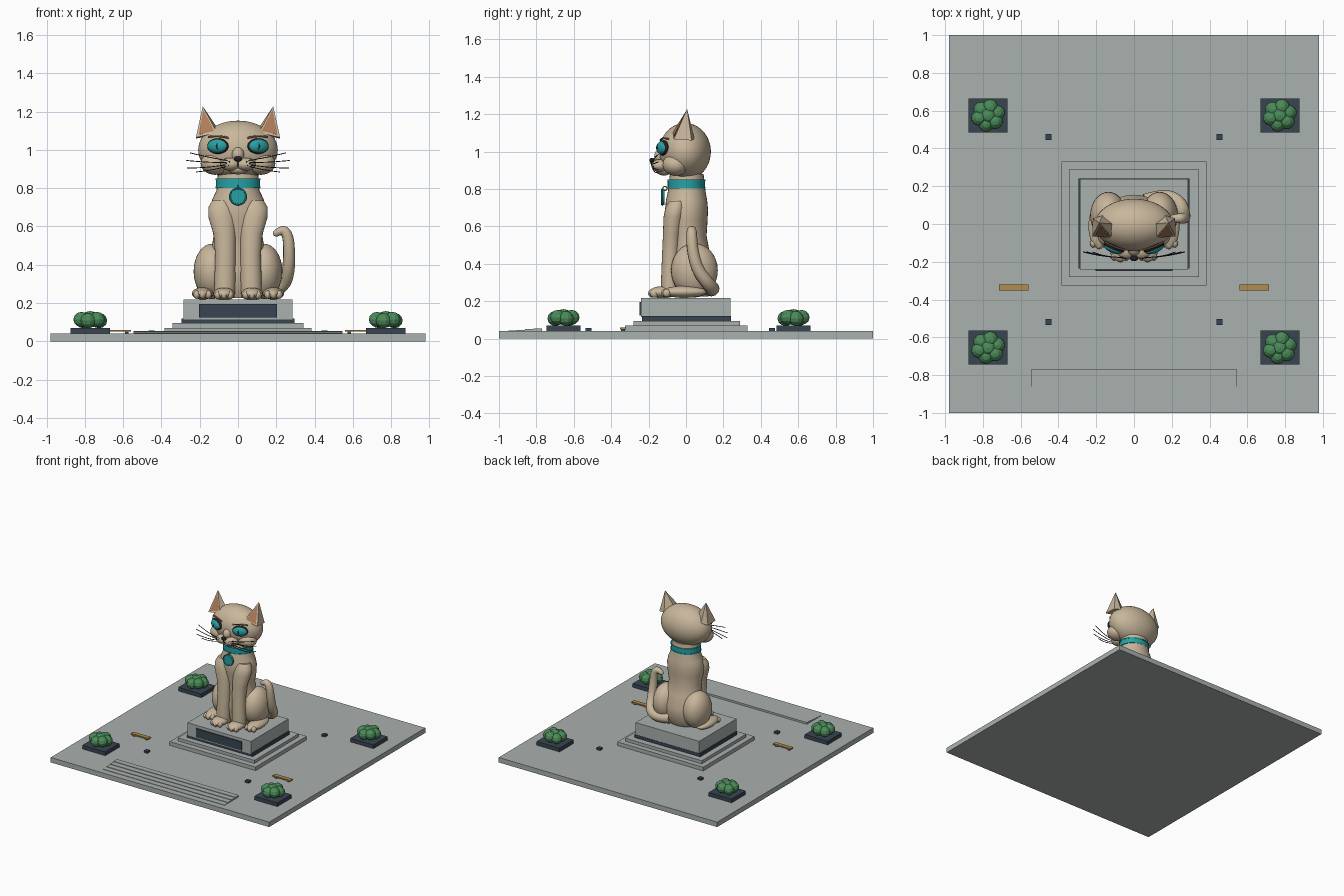
import bpy, bmesh
from math import sin, cos, pi, radians
from mathutils import Vector

if "Cube" in bpy.data.objects:
    bpy.data.objects.remove(bpy.data.objects["Cube"])


def mat(name, rgb):
    m = bpy.data.materials.new(name)
    m.diffuse_color = (*rgb, 1)
    m.use_nodes = True
    m.node_tree.nodes["Principled BSDF"].inputs["Base Color"].default_value = m.diffuse_color
    return m


STONE = mat("stone", (.40, .44, .42))
DARK = mat("dark_stone", (.04, .06, .085))
FUR = mat("fur", (.58, .47, .33))
TEAL = mat("teal", (.02, .36, .38))
LEAF = mat("leaf", (.07, .26, .10))
WOOD = mat("wood", (.45, .26, .07))
EAR = mat("inner_ear", (.42, .20, .10))
BLACK = mat("black", (.015, .015, .015))


def finish(name, m, smooth=True):
    o = bpy.context.object
    o.name = name
    o.data.materials.clear()
    o.data.materials.append(m)
    if smooth:
        bpy.ops.object.shade_smooth_by_angle(angle=radians(40))
    return o


def box(name, x, y, z, m):
    """Box from (min, max) pairs."""
    bpy.ops.mesh.primitive_cube_add(size=1, location=[sum(p) / 2 for p in (x, y, z)])
    bpy.context.object.scale = [p[1] - p[0] for p in (x, y, z)]
    return finish(name, m, False)


def ball(name, loc, r, m, rot=(0, 0, 0), seg=32, smooth=True):
    bpy.ops.mesh.primitive_uv_sphere_add(segments=seg, ring_count=seg // 2, radius=1, location=loc, rotation=rot)
    bpy.context.object.scale = r
    return finish(name, m, smooth)


def loft(name, rings, m, seg=32):
    """Skin through horizontal ellipses (x, y, z, rx, ry)."""
    bm = bmesh.new()
    loops = [[bm.verts.new((x + rx * cos(2 * pi * i / seg), y + ry * sin(2 * pi * i / seg), z))
              for i in range(seg)] for x, y, z, rx, ry in rings]
    for a, b in zip(loops, loops[1:]):
        for i in range(seg):
            j = (i + 1) % seg
            bm.faces.new((a[i], a[j], b[j], b[i]))
    bm.faces.new(loops[0][::-1])
    bm.faces.new(loops[-1])
    bmesh.ops.recalc_face_normals(bm, faces=bm.faces)
    return from_bm(name, bm, m)


def from_bm(name, bm, m, smooth=True):
    me = bpy.data.meshes.new(name)
    bm.to_mesh(me)
    bm.free()
    o = bpy.data.objects.new(name, me)
    bpy.context.collection.objects.link(o)
    bpy.ops.object.select_all(action='DESELECT')
    o.select_set(True)
    bpy.context.view_layer.objects.active = o
    return finish(name, m, smooth)


def tube(name, pts, r, m, res=4):
    """Round tube along a smooth path; r is a list of radii or one radius."""
    cu = bpy.data.curves.new(name, 'CURVE')
    cu.dimensions, cu.bevel_depth, cu.bevel_resolution, cu.use_fill_caps = '3D', 1, res, True
    sp = cu.splines.new('NURBS')
    sp.points.add(len(pts) - 1)
    for i, p in enumerate(pts):
        sp.points[i].co = (*p, 1)
        sp.points[i].radius = r if isinstance(r, float) else r[i]
    sp.order_u, sp.use_endpoint_u, sp.resolution_u = 3, True, 6
    o = bpy.data.objects.new(name, cu)
    bpy.context.collection.objects.link(o)
    bpy.ops.object.select_all(action='DESELECT')
    o.select_set(True)
    bpy.context.view_layer.objects.active = o
    bpy.ops.object.convert(target='MESH')
    return finish(name, m)


def ear_shape(name, base, tip, m):
    """Pyramid from a base loop to a tip."""
    bm = bmesh.new()
    b = [bm.verts.new(p) for p in base]
    t = bm.verts.new(tip)
    for i in range(len(b)):
        bm.faces.new((b[i], b[(i + 1) % len(b)], t))
    bm.faces.new(b)
    bmesh.ops.recalc_face_normals(bm, faces=bm.faces)
    return from_bm(name, bm, m, False)


# Plaza and front steps
box("plaza", (-.98, .98), (-1, 1), (0, .04), STONE)
for i in range(4):
    box("plaza_step", (-.545, .545), (-.95 + .045 * i, -.77), (.038, .043 + .004 * i), STONE)

# Pedestal tiers
box("lower_tier", (-.385, .385), (-.325, .33), (.04, .07), STONE)
box("upper_tier", (-.343, .343), (-.28, .288), (.07, .095), STONE)
box("pedestal_band", (-.295, .295), (-.235, .24), (.095, .12), DARK)
box("pedestal", (-.285, .285), (-.24, .238), (.115, .218), STONE)
box("plaque", (-.205, .205), (-.248, -.23), (.125, .195), DARK)

# Planters, shrubs, benches, bollards
for s in (-1, 1):
    for y in (.575, -.655):
        x = s * .772
        box("planter", (x - .103, x + .103), (y - .09, y + .09), (.04, .07), DARK)
        for k in range(6):
            a = k * pi / 3 + .3
            ball("shrub_lobe", (x + .048 * cos(a), y + .044 * sin(a), .108 + .006 * (k % 2)),
                 (.044, .042, .04), LEAF, (0, 0, a), 12, False)
        ball("shrub_top", (x, y, .118), (.048, .048, .04), LEAF, seg=12, smooth=False)
    bx = s * .636
    box("bench_seat", (bx - .078, bx + .078), (-.353, -.32), (.05, .06), WOOD)
    for d in (-.055, .055):
        box("bench_leg", (bx + d - .01, bx + d + .01), (-.348, -.325), (.04, .05), DARK)
    for y in (.46, -.52):
        box("bollard", (s * .453 - .016, s * .453 + .016), (y - .016, y + .016), (.04, .056), DARK)

# Torso
loft("torso", [(0, .03, .225, .12, .09), (0, .03, .28, .155, .12), (0, .03, .38, .165, .125),
               (0, .02, .47, .14, .105), (0, .01, .55, .128, .1), (0, .005, .63, .143, .11),
               (0, .003, .69, .147, .115), (0, .003, .74, .135, .11), (0, .004, .79, .112, .1),
               (0, .004, .88, .105, .09)], FUR)

# Legs, haunches and feet
for s in (-1, 1):
    loft("front_leg", [(s * .07, -.085, .23, .052, .048), (s * .068, -.085, .32, .055, .048),
                       (s * .066, -.082, .45, .053, .046), (s * .07, -.075, .56, .058, .048),
                       (s * .083, -.065, .65, .072, .055), (s * .085, -.055, .7, .07, .055),
                       (s * .08, -.045, .735, .055, .045)], FUR, 24)
    ball("front_paw", (s * .073, -.125, .248), (.056, .075, .032), FUR)
    for d in (-.032, 0, .032):
        ball("front_toe", (s * .073 + d, -.178 + abs(d) * .3, .242), (.018, .025, .023), FUR, seg=16)
    ball("haunch", (s * .135, .045, .365), (.097, .125, .145), FUR)
    ball("hind_foot", (s * .185, -.01, .25), (.056, .12, .032), FUR)
    for d in (-.03, 0, .03):
        ball("hind_toe", (s * .185 + d, -.112 + abs(d) * .3, .244), (.018, .022, .022), FUR, seg=16)

# Tail
tube("tail", [(.06, .12, .27), (.16, .15, .26), (.24, .12, .29), (.265, .06, .37), (.268, .035, .47),
              (.262, .03, .55), (.235, .03, .588), (.2, .03, .565)],
     [.04, .04, .036, .033, .031, .029, .026, .018], FUR)
ball("tail_tip", (.2, .03, .565), (.018, .018, .018), FUR, seg=16)

# Collar and tag
loft("collar", [(0, .002, .805, .108, .094), (0, .002, .81, .116, .1), (0, .002, .842, .116, .1),
                (0, .002, .847, .108, .094)], TEAL)
for z in (.806, .846):
    loft("collar_rim", [(0, .002, z - .004, .118, .102), (0, .002, z + .004, .118, .102)], TEAL)
bpy.ops.mesh.primitive_cylinder_add(vertices=32, radius=.043, depth=.014, location=(0, -.122, .757),
                                    rotation=(radians(90), 0, 0))
finish("collar_tag", TEAL)
bpy.ops.mesh.primitive_torus_add(major_radius=.042, minor_radius=.005, major_segments=32, minor_segments=8,
                                 location=(0, -.128, .757), rotation=(radians(90), 0, 0))
finish("tag_rim", TEAL)
bpy.ops.mesh.primitive_torus_add(major_radius=.011, minor_radius=.003, major_segments=16, minor_segments=8,
                                 location=(0, -.113, .803), rotation=(0, radians(90), 0))
finish("tag_ring", WOOD)

# Head
ball("head", (0, -.005, 1.0), (.208, .138, .153), FUR, seg=48)
ball("chin", (0, -.118, .898), (.05, .04, .026), FUR)
ball("nose", (0, -.182, .953), (.022, .014, .014), BLACK, seg=16)
ball("nose_bridge", (0, -.135, .975), (.032, .035, .04), FUR)
tube("mouth_line", [(0, -.186, .945), (0, -.19, .93), (0, -.17, .915)], .003, BLACK, 2)

for s in (-1, 1):
    ball("cheek", (s * .12, -.055, .93), (.075, .07, .06), FUR)
    ball("muzzle", (s * .04, -.14, .925), (.052, .045, .034), FUR)
    # Eye: dark rim, iris, slit pupil
    turn = (0, 0, s * radians(22))
    out = Vector((s * sin(radians(22)), -cos(radians(22)), 0))
    c = Vector((s * .105, -.122, 1.02))
    ball("eye_rim", c, (.059, .026, .041), BLACK, turn)
    ball("iris", c + out * .006, (.054, .027, .036), TEAL, turn)
    ball("pupil", c + out * .012 + Vector((-s * .008, 0, 0)), (.011, .026, .03), BLACK, turn, 16)
    tube("brow", [(s * .05, -.136, 1.062), (s * .1, -.128, 1.078), (s * .155, -.095, 1.068)], .005, EAR, 2)
    # Ears
    ear_shape("ear", [(s * .22, -.065, 1.065), (s * .11, -.075, 1.09), (s * .105, .0, 1.11),
                      (s * .165, .045, 1.07), (s * .218, .03, 1.06)], (s * .184, .006, 1.228), FUR)
    ear_shape("inner_ear", [(s * .206, -.0665, 1.08), (s * .124, -.073, 1.1), (s * .16, -.02, 1.09)],
              (s * .181, -.004, 1.21), EAR)
    # Whiskers
    for z0, z1, x1 in ((.945, .985, .25), (.935, .945, .27), (.925, .905, .265), (.915, .885, .22)):
        tube("whisker", [(s * .055, -.176, z0), (s * .14, -.18, (z0 + z1) / 2 - .008), (s * x1, -.148, z1)],
             .0025, BLACK, 1)
    for d, z in ((.045, .938), (.062, .93), (.05, .92)):
        ball("whisker_spot", (s * d, -.18, z), (.004, .005, .004), BLACK, seg=8)
